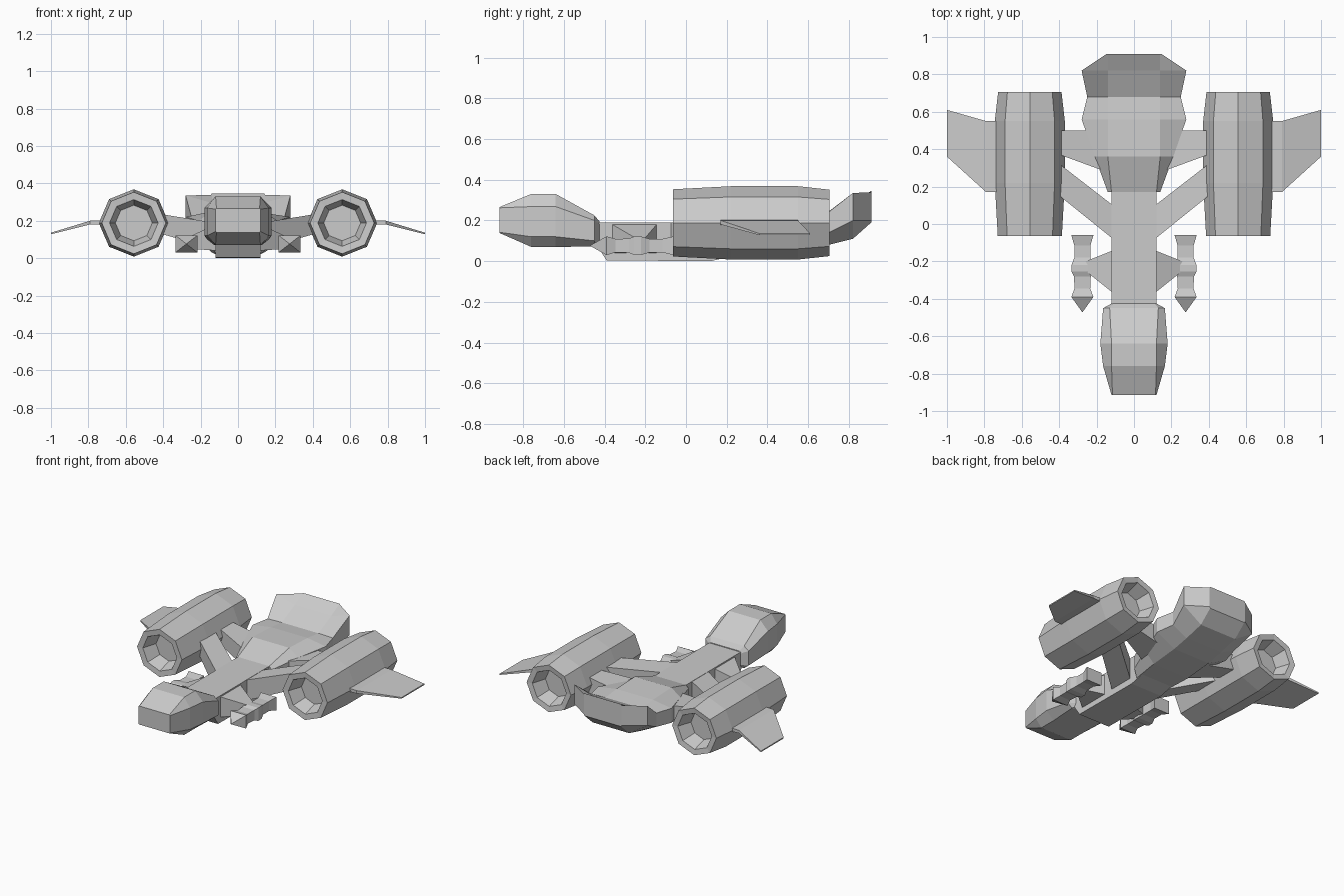
import bpy, bmesh
from math import sin, cos, pi


def loft(name, rings, mirror=False):
    """Skin a list of equal-length point rings and cap both ends."""
    bm = bmesh.new()
    vs = [[bm.verts.new(p) for p in r] for r in rings]
    n = len(rings[0])
    for a, b in zip(vs, vs[1:]):
        for i in range(n):
            j = (i + 1) % n
            bm.faces.new((a[i], a[j], b[j], b[i]))
    bm.faces.new(vs[0][::-1])
    bm.faces.new(vs[-1])
    bmesh.ops.recalc_face_normals(bm, faces=bm.faces)
    me = bpy.data.meshes.new(name)
    bm.to_mesh(me)
    bm.free()
    ob = bpy.data.objects.new(name, me)
    bpy.context.collection.objects.link(ob)
    if mirror:
        ob.modifiers.new("mirror", 'MIRROR')
    return ob


def chamfered(y, w, iw, zb, zl, zh, zt):
    """Eight-point hull section: full width w, flat top/bottom width iw."""
    half = [(iw, zb), (w, zl), (w, zh), (iw, zt)]
    return [(x, y, z) for x, z in half] + [(-x, y, z) for x, z in half[::-1]]


def bar(name, inner, outer):
    """Strut between two upright quads given as (x, y0, y1, z0, z1)."""
    def quad(x, y0, y1, z0, z1):
        return [(x, y0, z0), (x, y1, z0), (x, y1, z1), (x, y0, z1)]
    return loft(name, [quad(*inner), quad(*outer)], True)


# Cockpit head
loft("cockpit", [chamfered(*s) for s in [
    (-0.915, 0.12, 0.115, 0.138, 0.142, 0.262, 0.266),
    (-0.76, 0.165, 0.12, 0.07, 0.12, 0.268, 0.33),
    (-0.64, 0.18, 0.12, 0.07, 0.12, 0.268, 0.33),
    (-0.45, 0.165, 0.13, 0.072, 0.10, 0.20, 0.225),
    (-0.425, 0.12, 0.11, 0.085, 0.10, 0.18, 0.195)]])

# Spine
loft("spine", [[(-wb, y, zb), (wb, y, zb), (0.12, y, 0.19), (-0.12, y, 0.19)]
               for y, wb, zb in [(-0.44, 0.12, 0.08), (-0.39, 0.12, 0.004),
                                 (0.12, 0.12, 0.0), (0.3, 0.12, 0.04)]])

# Rear hull with upswept tail
loft("rear_hull", [chamfered(*s) for s in [
    (0.17, 0.14, 0.12, 0.02, 0.08, 0.17, 0.19),
    (0.36, 0.21, 0.14, 0.03, 0.10, 0.20, 0.25),
    (0.56, 0.28, 0.14, 0.05, 0.12, 0.22, 0.242),
    (0.68, 0.25, 0.14, 0.075, 0.13, 0.225, 0.228),
    (0.82, 0.28, 0.14, 0.11, 0.20, 0.335, 0.295),
    (0.91, 0.145, 0.14, 0.19, 0.20, 0.338, 0.345)]])

# Engines: octagonal barrels recessed at both ends
loft("engine", [[(0.557 + r * 1.04 * cos(i * pi / 4), y, 0.188 + r * sin(i * pi / 4))
                 for i in range(8)]
                for y, r in [(0.04, 0.095), (-0.06, 0.125), (-0.063, 0.165),
                             (0.22, 0.18), (0.55, 0.18), (0.705, 0.163),
                             (0.70, 0.125), (0.60, 0.095)]], True)

# Outer fins
loft("fin", [[(x, y0, z - t), (x, y1, z - t), (x, y1, z + t), (x, y0, z + t)]
             for x, y0, y1, z, t in [(0.72, 0.17, 0.55, 0.19, 0.012),
                                     (0.79, 0.17, 0.55, 0.19, 0.01),
                                     (1.0, 0.36, 0.61, 0.132, 0.004)]], True)

# Struts from hull to engines and gun pods
bar("rear_strut", (0.15, 0.28, 0.50, 0.07, 0.19), (0.41, 0.375, 0.50, 0.13, 0.235))
bar("front_strut", (0.10, -0.09, 0.09, 0.04, 0.185), (0.41, 0.16, 0.33, 0.13, 0.235))
bar("pod_strut", (0.11, -0.37, -0.14, 0.04, 0.185), (0.26, -0.25, -0.20, 0.05, 0.115))

# Gun pods: square, waisted, with pointed noses
loft("gun_pod", [[(0.276 + sx * r, y, 0.076 + sz * r * 0.78)
                  for sx, sz in [(-1, -1), (1, -1), (1, 1), (-1, 1)]]
                 for y, r in [(-0.47, 0.002), (-0.39, 0.059), (-0.345, 0.042),
                              (-0.28, 0.045), (-0.255, 0.058), (-0.22, 0.058),
                              (-0.18, 0.043), (-0.115, 0.043), (-0.06, 0.059)]], True)
